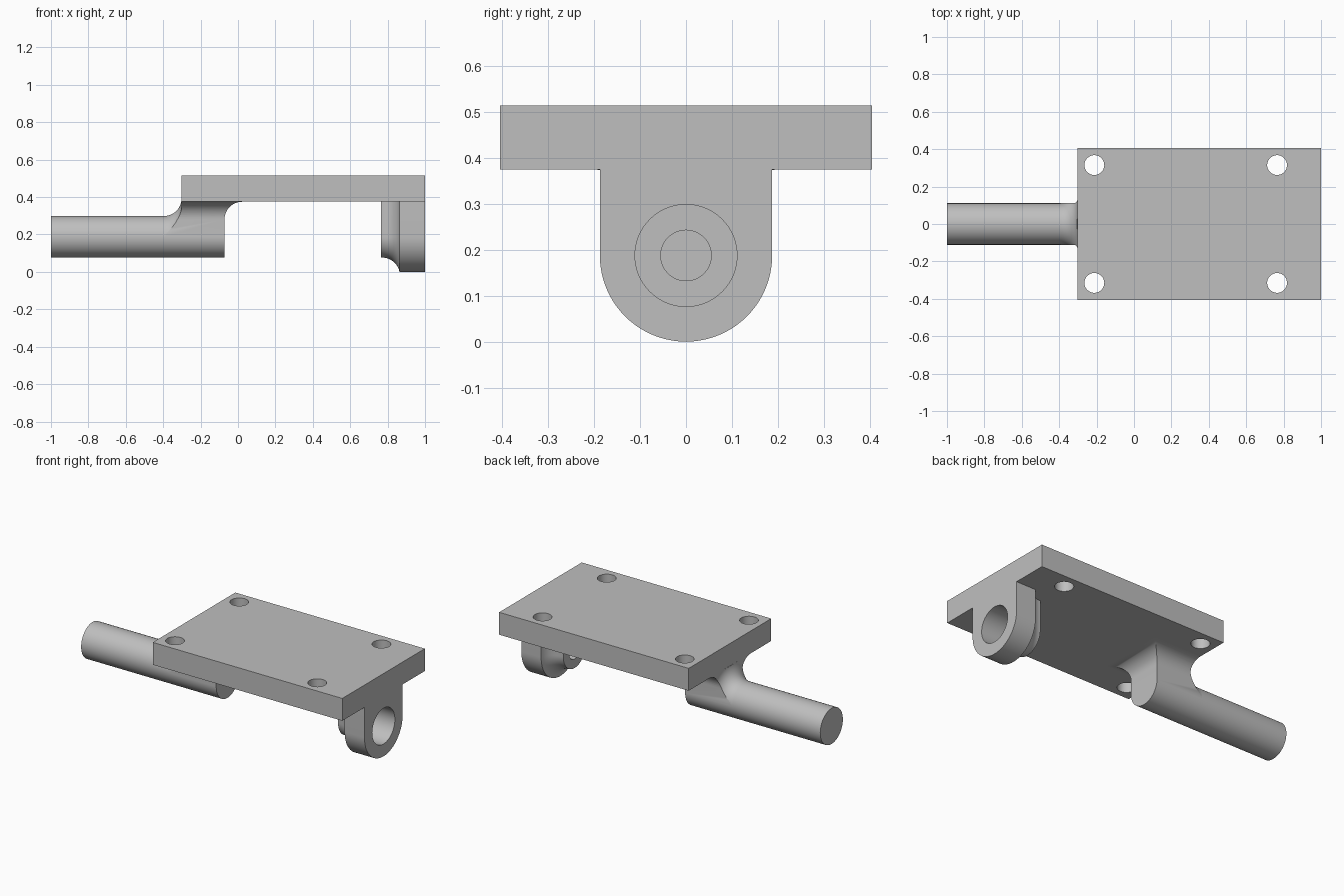
import bpy
from math import sin, cos, pi, sqrt, radians

if "Cube" in bpy.data.objects:
    bpy.data.objects.remove(bpy.data.objects["Cube"])

AXIS_Z = 0.1875     # height of the rod and bore axis
ROD_R = 0.111
LUG_R = 0.1875
FILLET = 0.094
UNDER, TOP = 0.375, 0.514
PLATE_X0, HALF_Y = -0.302, 0.405
NECK_END = -0.072

grey = bpy.data.materials.new("plain grey")
grey.use_nodes = True
grey.diffuse_color = (0.52, 0.52, 0.52, 1)
grey.node_tree.nodes["Principled BSDF"].inputs["Base Color"].default_value = grey.diffuse_color


def loft(name, rings):
    """Skin a list of equal-length point rings into a closed solid."""
    n = len(rings[0])
    verts = [p for ring in rings for p in ring]
    faces = [(i * n + j, i * n + (j + 1) % n, (i + 1) * n + (j + 1) % n, (i + 1) * n + j)
             for i in range(len(rings) - 1) for j in range(n)]
    faces += [tuple(range(n))[::-1], tuple(range(len(verts) - n, len(verts)))]
    mesh = bpy.data.meshes.new(name)
    mesh.from_pydata(verts, [], faces)
    mesh.materials.append(grey)
    obj = bpy.data.objects.new(name, mesh)
    bpy.context.collection.objects.link(obj)
    # consistent outward normals
    select(obj)
    bpy.ops.object.mode_set(mode='EDIT')
    bpy.ops.mesh.select_all(action='SELECT')
    bpy.ops.mesh.normals_make_consistent(inside=False)
    bpy.ops.object.mode_set(mode='OBJECT')
    return obj


def select(obj):
    bpy.ops.object.select_all(action='DESELECT')
    obj.select_set(True)
    bpy.context.view_layer.objects.active = obj


def circle_x(x, r, n=64):
    return [(x, r * cos(2 * pi * i / n), AXIS_Z + r * sin(2 * pi * i / n)) for i in range(n)]


def circle_z(x, y, z, r, n=48):
    return [(x + r * cos(2 * pi * i / n), y + r * sin(2 * pi * i / n), z) for i in range(n)]


def rect(x0, x1, hy, z):
    return [(x0, -hy, z), (x1, -hy, z), (x1, hy, z), (x0, hy, z)]


def u_shape(x, w, n=40):
    arc = [(x, w * cos(pi + pi * i / n), AXIS_Z + w * sin(pi + pi * i / n)) for i in range(n + 1)]
    return [(x, -w, UNDER)] + arc + [(x, w, UNDER)]


def flare(t):
    """Outward growth of a concave fillet at distance t along it."""
    return FILLET - sqrt(max(0, FILLET ** 2 - t ** 2))


def boolean(obj, tool, operation):
    mod = obj.modifiers.new("cut", 'BOOLEAN')
    mod.operation, mod.object, mod.solver = operation, tool, 'EXACT'
    select(obj)
    bpy.ops.object.modifier_apply(modifier=mod.name)
    bpy.data.objects.remove(tool)


steps = [FILLET * sin(pi / 2 * i / 14) for i in range(15)]

# Plate with four bolt holes
plate = loft("plate", [rect(PLATE_X0, 1, HALF_Y, z) for z in (UNDER, TOP)])
for hx in (-0.212, 0.765):
    for hy in (-0.315, 0.315):
        hole = loft("hole_cutter", [circle_z(hx, hy, z, 0.053) for z in (UNDER - 0.1, TOP + 0.1)])
        boolean(plate, hole, 'DIFFERENCE')

# Round rod
rod = loft("rod", [circle_x(x, ROD_R) for x in (-1, NECK_END)])

# Neck widening into the plate, its front trimmed to a fillet around the rod
front = PLATE_X0 - FILLET
base = UNDER - FILLET
neck_rings = [rect(front, NECK_END, ROD_R, AXIS_Z)]
neck_rings += [rect(front, NECK_END + flare(t), ROD_R + flare(t), base + t) for t in steps]
neck = loft("neck", neck_rings)
envelope_rings = [circle_x(front + t, ROD_R + flare(t), 96) for t in steps]
envelope_rings += [circle_x(x, 0.4, 96) for x in (PLATE_X0, 0.2)]
boolean(neck, loft("neck_trim", envelope_rings), 'INTERSECT')

# Lug with a flared boss on its inner side
boss_x = 0.765
lug_rings = [u_shape(boss_x, ROD_R)]
lug_rings += [u_shape(boss_x + 0.006 + t, ROD_R + flare(t)) for t in steps if ROD_R + flare(t) < LUG_R]
lug_rings += [u_shape(x, LUG_R) for x in (0.864, 1)]
lug = loft("bearing_lug", lug_rings)

# Wide blind bore from outside, small bore right through
boolean(lug, loft("bore_cutter", [circle_x(x, ROD_R) for x in (0.815, 1.1)]), 'DIFFERENCE')
boolean(lug, loft("pin_cutter", [circle_x(x, 0.055) for x in (0.7, 1.1)]), 'DIFFERENCE')

for part in (plate, rod, neck, lug):
    select(part)
    bpy.ops.object.shade_smooth_by_angle(angle=radians(30))
